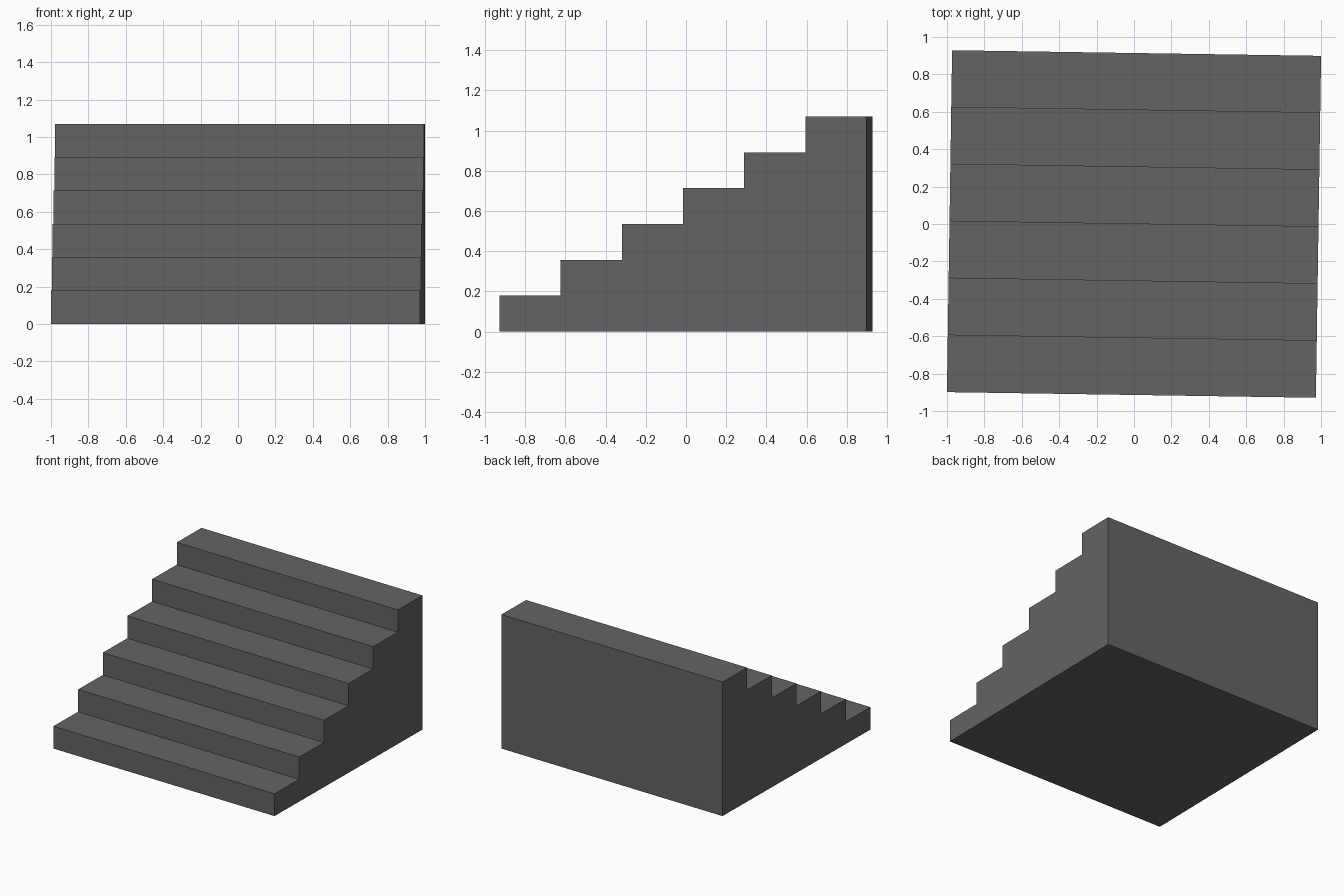
import bpy
import bmesh
from math import radians

old = bpy.data.objects.get("Cube")
if old:
    bpy.data.objects.remove(old, do_unlink=True)

STEPS = 6
WIDTH, DEPTH, HEIGHT = 1.973, 1.828, 1.07
TURN = radians(-0.87)

# Single dark grey stone colour
stone = bpy.data.materials.new("dark_grey_stone")
stone.use_nodes = True
colour = (0.127, 0.127, 0.127, 1)
stone.diffuse_color = colour
stone.node_tree.nodes["Principled BSDF"].inputs["Base Color"].default_value = colour

# Side profile: riser then tread for each step, closed down the back
run, rise = DEPTH / STEPS, HEIGHT / STEPS
profile = [(-DEPTH / 2, 0)]
for i in range(STEPS):
    z = (i + 1) * rise
    profile += [(-DEPTH / 2 + i * run, z), (-DEPTH / 2 + (i + 1) * run, z)]
profile.append((DEPTH / 2, 0))

# Solid staircase: extrude the profile across the width
bm = bmesh.new()
side = bm.faces.new([bm.verts.new((-WIDTH / 2, y, z)) for y, z in profile])
extruded = bmesh.ops.extrude_face_region(bm, geom=[side], use_keep_orig=True)
moved = [g for g in extruded["geom"] if isinstance(g, bmesh.types.BMVert)]
bmesh.ops.translate(bm, verts=moved, vec=(WIDTH, 0, 0))
bmesh.ops.recalc_face_normals(bm, faces=bm.faces)
mesh = bpy.data.meshes.new("staircase")
bm.to_mesh(mesh)
bm.free()
mesh.materials.append(stone)

staircase = bpy.data.objects.new("staircase", mesh)
staircase.rotation_euler.z = TURN
bpy.context.collection.objects.link(staircase)
